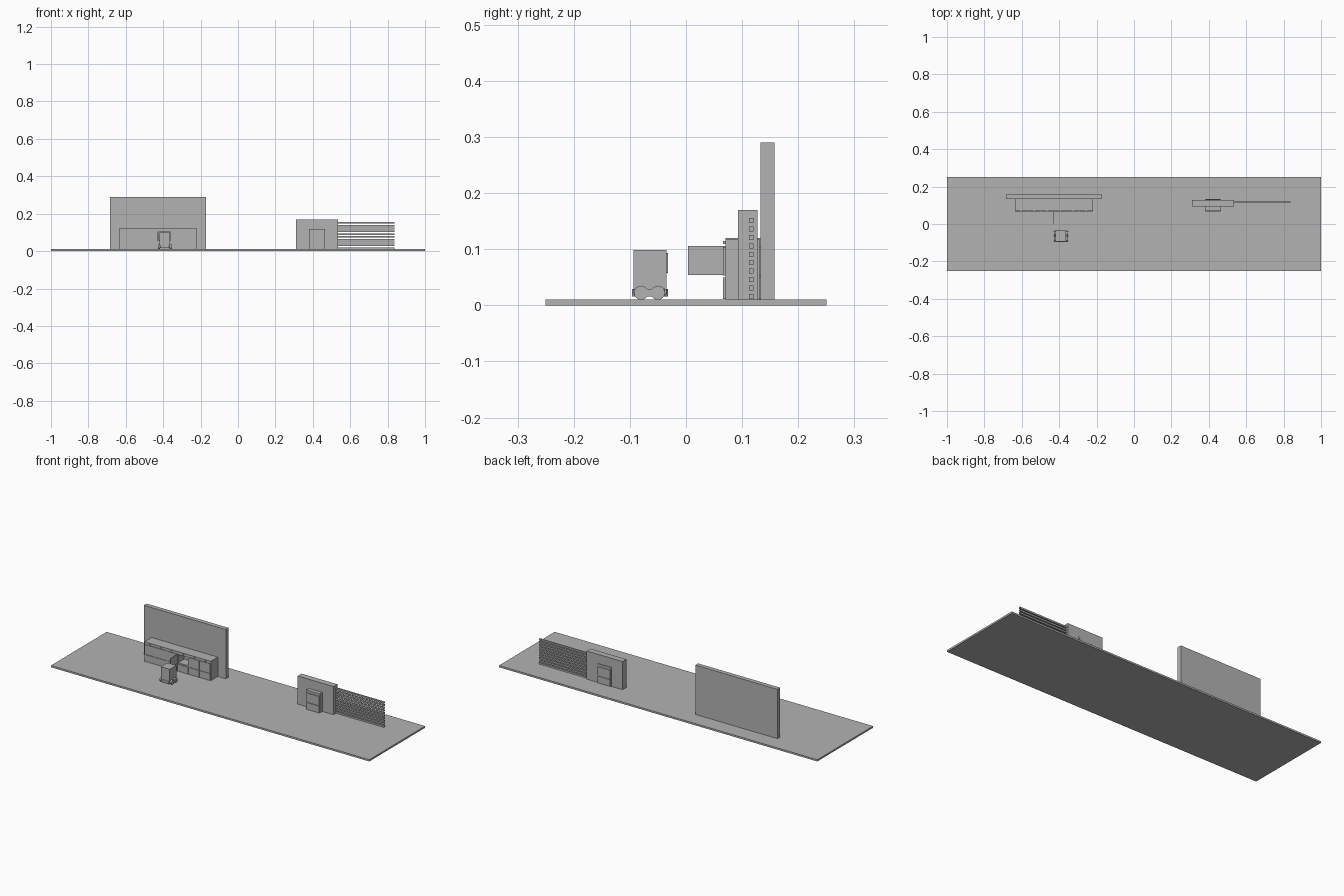
import bpy, bmesh, math

if "Cube" in bpy.data.objects:
    bpy.data.objects.remove(bpy.data.objects["Cube"])

grey = bpy.data.materials.new("plain grey")
grey.diffuse_color = (0.45, 0.45, 0.45, 1)
grey.use_nodes = True
grey.node_tree.nodes["Principled BSDF"].inputs["Base Color"].default_value = grey.diffuse_color


def finish(name, bm):
    bmesh.ops.recalc_face_normals(bm, faces=bm.faces)
    mesh = bpy.data.meshes.new(name)
    bm.to_mesh(mesh)
    bm.free()
    mesh.materials.append(grey)
    ob = bpy.data.objects.new(name, mesh)
    bpy.context.collection.objects.link(ob)
    return ob


def box(name, x, y, z):
    """Box from (min, max) ranges."""
    bm = bmesh.new()
    bmesh.ops.create_cube(bm, size=1)
    for v in bm.verts:
        v.co = [r[0] if c < 0 else r[1] for c, r in zip(v.co, (x, y, z))]
    return finish(name, bm)


def prism(name, outline, z0, z1):
    bm = bmesh.new()
    face = bm.faces.new([bm.verts.new((px, py, z0)) for px, py in outline])
    # Keep the lower face so the prism is closed
    up = bmesh.ops.extrude_face_region(bm, geom=[face], use_keep_orig=True)["geom"]
    for v in up:
        if isinstance(v, bmesh.types.BMVert):
            v.co.z = z1
    return finish(name, bm)


def wheel(name, x, y, z, radius, width):
    bpy.ops.mesh.primitive_cylinder_add(vertices=24, radius=radius, depth=width,
                                        location=(x, y, z), rotation=(0, math.pi / 2, 0))
    ob = bpy.context.object
    ob.name = name
    ob.data.materials.append(grey)
    bpy.ops.object.shade_smooth_by_angle()


# Ground slab and tall back wall
box("ground_slab", (-1, 1), (-0.25, 0.25), (0, 0.01))
box("back_wall", (-0.685, -0.17), (0.133, 0.158), (0.01, 0.29))

# Locker row: carcass with one open compartment
X0, X1, N = -0.637, -0.22, 6
W = (X1 - X0) / N
OPEN = 3
locker = box("locker_row", (X0, X1), (0.07, 0.133), (0.01, 0.12))
ox = X0 + OPEN * W
cutter = box("compartment_cutter", (ox + 0.003, ox + W - 0.003), (0.05, 0.125), (0.057, 0.103))
cutter.hide_render = True
cutter.hide_set(True)
cut = locker.modifiers.new("compartment", "BOOLEAN")
cut.operation = "DIFFERENCE"
cut.object = cutter

# Locker doors with gaps between them, plus one swung open
for i in range(N):
    a, b = X0 + i * W + 0.002, X0 + (i + 1) * W - 0.002
    if i != OPEN:
        box("upper_door", (a, b), (0.067, 0.07), (0.054, 0.106))
    box("lower_door", (a, b), (0.067, 0.07), (0.011, 0.05))
    mid = (a + b) / 2
    box("door_lamp", (mid - 0.004, mid + 0.004), (0.066, 0.07), (0.109, 0.115))
box("open_door", (ox - 0.001, ox + 0.002), (0.004, 0.068), (0.054, 0.106))

# Gate house with a pass-through cabinet
box("gate_wall", (0.31, 0.535), (0.093, 0.127), (0.01, 0.17))
box("pass_cabinet", (0.38, 0.465), (0.07, 0.131), (0.01, 0.118))
for y in ((0.066, 0.07), (0.131, 0.134)):
    box("cabinet_upper_door", (0.383, 0.462), y, (0.053, 0.104))
    box("cabinet_lower_door", (0.383, 0.462), y, (0.011, 0.05))

# Fence of horizontal square rails
for i in range(10):
    z = 0.016 + i * 0.015
    box("fence_rail", (0.535, 0.838), (0.112, 0.120), (z - 0.0045, z + 0.0045))

# Delivery cart: body, chamfered chassis, rear hatch and wheels
CX, CY = -0.391, -0.0645
box("cart_body", (CX - 0.028, CX + 0.028), (-0.094, -0.035), (0.02, 0.099))
hx, hy, c = 0.035, 0.032, 0.012
prism("cart_chassis",
      [(CX + sx * px, CY + sy * py) for sx, sy, px, py in (
          (1, -1, hx - c, hy), (1, -1, hx, hy - c), (1, 1, hx, hy - c), (1, 1, hx - c, hy),
          (-1, 1, hx - c, hy), (-1, 1, hx, hy - c), (-1, -1, hx, hy - c), (-1, -1, hx - c, hy))],
      0.016, 0.029)
box("cart_hatch", (CX - 0.022, CX + 0.022), (-0.035, -0.032), (0.058, 0.093))
for side in (-1, 1):
    for y in (-0.08, -0.05):
        wheel("cart_wheel", CX + side * 0.031, y, 0.0225, 0.0125, 0.012)
